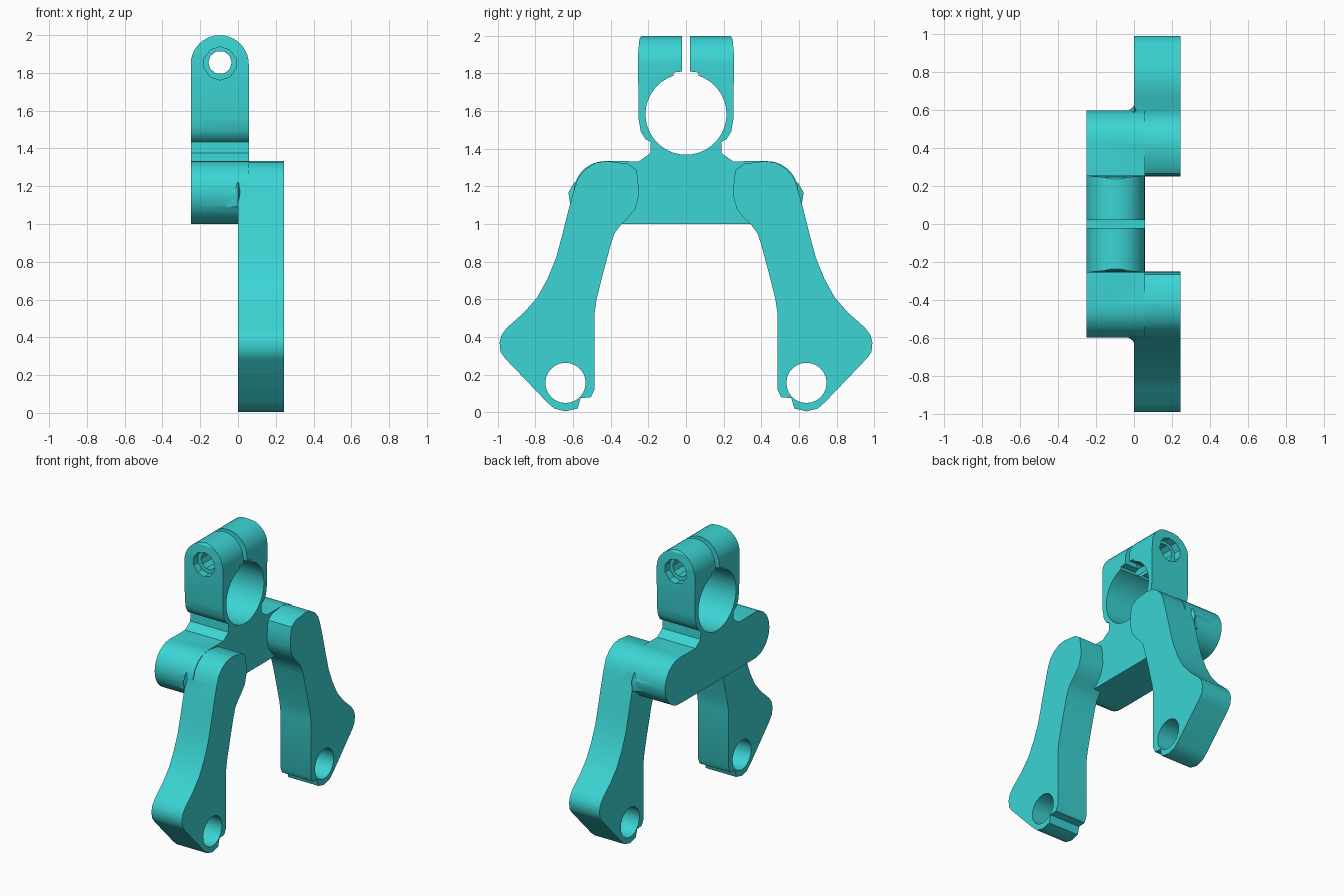
import bpy, bmesh, math

if "Cube" in bpy.data.objects:
    bpy.data.objects.remove(bpy.data.objects["Cube"])

teal = bpy.data.materials.new("teal plastic")
teal.diffuse_color = (0.045, 0.66, 0.66, 1)
teal.use_nodes = True
teal.node_tree.nodes["Principled BSDF"].inputs["Base Color"].default_value = teal.diffuse_color


def arc(cy, cz, r, a0, a1, n):
    """Points on an arc, angles in degrees."""
    return [(cy + r * math.cos(math.radians(a0 + (a1 - a0) * i / n)),
             cz + r * math.sin(math.radians(a0 + (a1 - a0) * i / n))) for i in range(n + 1)]


def prism(name, pts, lo, hi, axis="x"):
    """Extrude a (y,z) profile along x, or an (x,z) profile along y."""
    bm = bmesh.new()
    rings = []
    for d in (lo, hi):
        rings.append([bm.verts.new((d, a, z) if axis == "x" else (a, d, z)) for a, z in pts])
    bm.faces.new(rings[0])
    bm.faces.new(rings[1])
    n = len(pts)
    for i in range(n):
        j = (i + 1) % n
        bm.faces.new((rings[0][i], rings[0][j], rings[1][j], rings[1][i]))
    bmesh.ops.recalc_face_normals(bm, faces=bm.faces)
    mesh = bpy.data.meshes.new(name)
    bm.to_mesh(mesh)
    bm.free()
    mesh.materials.append(teal)
    ob = bpy.data.objects.new(name, mesh)
    bpy.context.collection.objects.link(ob)
    return ob


def boolean(ob, other, operation):
    """Apply a boolean and discard the helper."""
    mod = ob.modifiers.new("cut", "BOOLEAN")
    mod.operation, mod.object, mod.solver = operation, other, "EXACT"
    bpy.context.view_layer.objects.active = ob
    bpy.ops.object.modifier_apply(modifier=mod.name)
    bpy.data.objects.remove(other)


def mirrored(half):
    return half + [(-y, z) for y, z in reversed(half)]


# Crossbar, neck and split clamp as one keyhole profile
half = arc(0.43, 1.167, 0.167, -90, 90, 14)
half += [(0.25, 1.333), (0.19, 1.375), (0.187, 1.435), (0.215, 1.45), (0.24, 1.49),
         (0.252, 1.56), (0.255, 1.90), (0.247, 1.985), (0.235, 2.0), (0.02, 2.0), (0.02, 1.81)]
half += [(0.065, 1.805)] + arc(0, 1.583, 0.215, 72, -90, 24)[:-1]
bracket = prism("crossbar_and_clamp", mirrored(half), -0.25, 0.057)

# Rounded top of the clamp
outline = [(-0.25, 0.9), (0.057, 0.9)] + arc(-0.0965, 1.846, 0.1535, 0, 180, 20)
boolean(bracket, prism("clamp_rounding", outline, -0.8, 0.8, "y"), "INTERSECT")

# Clamp bolt hole, widened at both outer ends
boolean(bracket, prism("bolt_hole", arc(-0.095, 1.855, 0.062, 0, 324, 9), -0.4, 0.4, "y"), "DIFFERENCE")
for s in (-1, 1):
    recess = prism("bolt_recess", arc(-0.095, 1.85, 0.088, 18, 342, 9), s * 0.2, s * 0.4, "y")
    boolean(bracket, recess, "DIFFERENCE")

# Legs with a pivot hole in each foot
leg = [(0.25, 1.15), (0.255, 1.24), (0.265, 1.29), (0.31, 1.32), (0.42, 1.334), (0.48, 1.325),
       (0.53, 1.295), (0.57, 1.25), (0.592, 1.19), (0.62, 1.09), (0.655, 0.95), (0.69, 0.82),
       (0.735, 0.71), (0.79, 0.61), (0.86, 0.53), (0.95, 0.45), (0.98, 0.41), (0.99, 0.37),
       (0.985, 0.32), (0.96, 0.285), (0.74, 0.055), (0.70, 0.02), (0.64, 0.005), (0.575, 0.02),
       (0.56, 0.075), (0.505, 0.08), (0.487, 0.12), (0.487, 0.52), (0.475, 0.60), (0.44, 0.74),
       (0.40, 0.89), (0.38, 0.95), (0.35, 0.99), (0.31, 1.03), (0.27, 1.08)]
for side, s in (("front", -1), ("back", 1)):
    ob = prism(side + "_leg", [(s * y, z) for y, z in leg], 0.0, 0.244)
    hole = prism("pivot_hole", arc(s * 0.64, 0.156, 0.107, 0, 345, 23), -0.1, 0.4)
    boolean(ob, hole, "DIFFERENCE")
    # Small fillet where the leg meets the crossbar end
    fillet = [(-0.06, 0.58), (-0.06, 0.594), (-0.03, 0.598), (-0.01, 0.61), (0.0, 0.625), (0.02, 0.58)]
    bm = bmesh.new()
    rings = [[bm.verts.new((x, s * (y - d), z)) for x, y in fillet]
             for z, d in ((1.09, 0.012), (1.167, 0.0), (1.22, 0.03))]
    bm.faces.new(rings[0])
    bm.faces.new(rings[2])
    for a, b in zip(rings, rings[1:]):
        for i in range(6):
            j = (i + 1) % 6
            bm.faces.new((a[i], a[j], b[j], b[i]))
    bmesh.ops.recalc_face_normals(bm, faces=bm.faces)
    mesh = bpy.data.meshes.new("fillet")
    bm.to_mesh(mesh)
    bm.free()
    mesh.materials.append(teal)
    web = bpy.data.objects.new("fillet", mesh)
    bpy.context.collection.objects.link(web)
    boolean(ob, web, "UNION")
    # Join each leg to the bracket
    boolean(bracket, ob, "UNION")

bracket.name = "clamp_bracket"
bpy.ops.object.select_all(action="DESELECT")
bracket.select_set(True)
bpy.context.view_layer.objects.active = bracket
bpy.ops.object.shade_smooth_by_angle(angle=math.radians(30))
